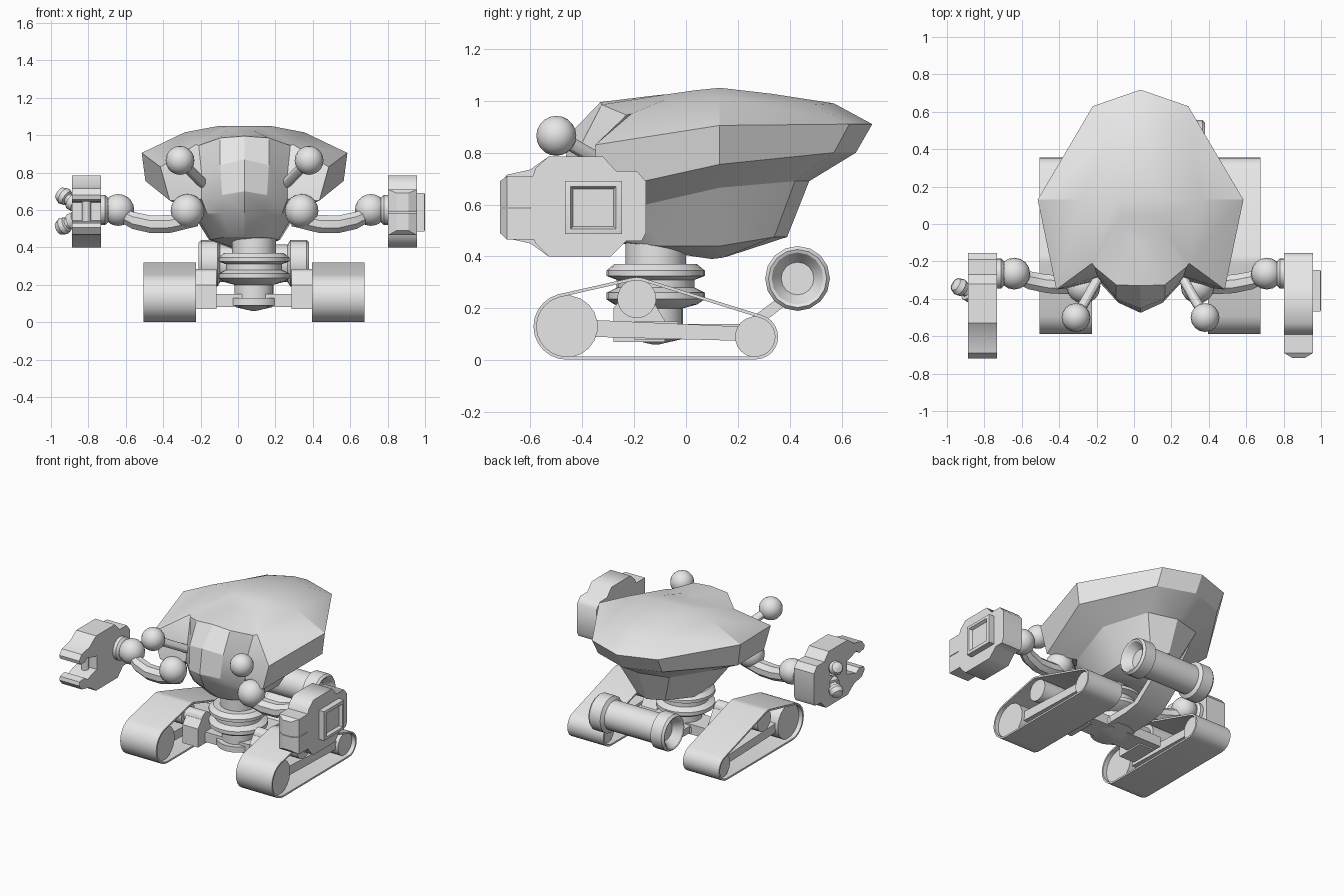
import bpy, bmesh, math
from mathutils import Vector

if "Cube" in bpy.data.objects:
    bpy.data.objects.remove(bpy.data.objects["Cube"])

grey = bpy.data.materials.new("plain_grey")
grey.diffuse_color = (0.8, 0.8, 0.8, 1)
grey.use_nodes = True
grey.node_tree.nodes["Principled BSDF"].inputs["Base Color"].default_value = grey.diffuse_color
BX, CX = 0.035, 0.085          # centre lines of the upper body and of the chassis


def finish(name, bm, angle=30):
    bmesh.ops.remove_doubles(bm, verts=bm.verts, dist=0.0005)
    bmesh.ops.recalc_face_normals(bm, faces=bm.faces)
    me = bpy.data.meshes.new(name)
    bm.to_mesh(me)
    bm.free()
    ob = bpy.data.objects.new(name, me)
    bpy.context.collection.objects.link(ob)
    me.materials.append(grey)
    bpy.ops.object.select_all(action='DESELECT')
    ob.select_set(True)
    bpy.context.view_layer.objects.active = ob
    bpy.ops.object.shade_smooth_by_angle(angle=math.radians(angle))
    return ob


def loft(name, rings, caps="flat", angle=30):
    bm = bmesh.new()
    rs = [[bm.verts.new(p) for p in r] for r in rings]
    n = len(rs[0])
    for a, b in zip(rs, rs[1:]):
        for i in range(n):
            bm.faces.new((a[i], a[(i + 1) % n], b[(i + 1) % n], b[i]))
    for r in (rs[0], rs[-1]):
        if caps == "flat":
            bm.faces.new(r)
        elif caps == "ladder":           # strips across a mirrored ring
            for i in range(n // 2):
                quad = (r[i], r[i + 1], r[(n - i - 1) % n], r[(n - i) % n])
                bm.faces.new(list(dict.fromkeys(quad)))
    return finish(name, bm, angle)


def lathe(name, start, end, profile, sides=16):
    """Spin (distance, radius) pairs round the line from start to end."""
    s = Vector(start)
    axis = (Vector(end) - s).normalized()
    u = axis.orthogonal().normalized()
    w = axis.cross(u)
    rings = [[s + axis * d + r * (u * math.cos(t) + w * math.sin(t))
              for t in (2 * math.pi * i / sides for i in range(sides))] for d, r in profile]
    return loft(name, rings)


def rod(name, a, b, r, sides=12):
    return lathe(name, a, b, [(0, r), ((Vector(b) - Vector(a)).length, r)], sides)


def ball(name, c, r):
    bm = bmesh.new()
    bmesh.ops.create_uvsphere(bm, u_segments=16, v_segments=10, radius=r)
    bmesh.ops.translate(bm, vec=c, verts=bm.verts)
    return finish(name, bm, 45)


def slab(name, outline, x0, x1, angle=30):
    return loft(name, [[(x, y, z) for y, z in outline] for x in (x0, x1)], angle=angle)


def box(name, x, y, z):
    return slab(name, [(y[0], z[0]), (y[1], z[0]), (y[1], z[1]), (y[0], z[1])], *x)


# Shell and belly: half outlines from front centre to back centre, top to bottom
crown = [(0, -.1, 1.023), (.05, -.08, 1.024), (.09, -.01, 1.034), (.11, .04, 1.041),
         (.135, .13, 1.05), (.08, .33, 1.027), (0, .38, 1.018)]
brow = [(0, -.33, .995), (.13, -.325, .985), (.245, -.23, .945), (.26, -.21, .95),
        (.32, .13, 1.015), (.15, .5, .985), (0, .57, .99)]
ridge = [(0, -.45, .87), (.13, -.4, .84), (.23, -.28, .8), (.45, -.35, .83),
         (.55, .13, .905), (.255, .63, .91), (0, .718, .91)]
rim = [(0, -.475, .7), (.12, -.42, .68), (.23, -.3, .66), (.40, -.345, .65),
       (.53, .13, .755), (.25, .57, .8), (0, .655, .8)]
belly = [(0, -.42, .58), (.12, -.37, .58), (.2, -.3, .58), (.27, -.2, .59),
         (.33, .13, .665), (.2, .42, .69), (0, .475, .69)]
keel = [(0, -.27, .455), (.08, -.25, .455), (.14, -.2, .45), (.18, -.1, .44),
        (.19, .13, .44), (.11, .34, .475), (0, .39, .475)]
bottom = [(0, -.1, .42), (.03, -.08, .415), (.05, -.03, .41), (.06, .03, .4),
          (.06, .1, .39), (.04, .14, .395), (0, .16, .40)]


def full(half):
    return ([(BX + x, y, z) for x, y, z in half]
            + [(BX - x, y, z) for x, y, z in half[-2:0:-1]])


loft("body_shell", [full(r) for r in (crown, brow, ridge, rim, belly, keel, bottom)],
     "ladder", 25)

# Waist column and chassis
lathe("waist_column", (CX, -.117, .06), (CX, -.117, 1),
      [(0, .01), (.03, .14), (.07, .14), (.07, .105), (.14, .105), (.155, .16), (.175, .19),
       (.2, .19), (.22, .15), (.25, .15), (.265, .19), (.285, .19), (.31, .16),
       (.31, .117), (.4, .117)], 24)
box("cross_beam", (CX - .33, CX + .33), (-.2, -.03), (.08, .15))
slab("tail_beam", [(-.2, .09), (.14, .095), (.26, .115), (.42, .24), (.40, .29),
                   (.335, .225), (.22, .14), (-.2, .14)], CX - .1, CX + .1)

# Rear canister with flared ends and hollow mouths
half = [(.06, .063), (.005, .1), (0, .112), (.015, .125), (.1, .125), (.115, .1)]
lathe("rear_canister", (CX - .295, .43, .315), (1, .43, .315),
      half + [(.59 - d, r) for d, r in half[::-1]], 16)

# Tracks: thin belt wrapped round three wheels
WHEELS = [(-.46, .13, .12), (-.19, .237, .075), (.268, .09, .079)]


def hull(extra):
    pts = []
    for y, z, r in WHEELS:
        for i in range(24):
            t = 2 * math.pi * i / 24
            pts.append((y + (r + extra) * math.cos(t), z + (r + extra) * math.sin(t)))
    pts = sorted(pts)
    out = []
    for seq in (pts, pts[::-1]):
        h = []
        for p in seq:
            while len(h) > 1 and ((h[-1][0] - h[-2][0]) * (p[1] - h[-2][1])
                                  - (h[-1][1] - h[-2][1]) * (p[0] - h[-2][0])) <= 1e-7:
                h.pop()
            h.append(p)
        out += h[:-1]
    return out


def track(side):
    tag = "right" if side > 0 else "left"
    xi, xo = CX + side * .31, CX + side * .59
    outer = hull(.008)
    inner = []
    for i, p in enumerate(outer):       # offset inwards along the corner normal
        a, b = Vector(outer[i - 1]), Vector(outer[(i + 1) % len(outer)])
        d = (b - a).normalized()
        inner.append((p[0] - d.y * .012, p[1] + d.x * .012))
    rings = [[(x, *p) for p in o] for x, o in
             ((xi, outer), (xo, outer), (xo, inner), (xi, inner), (xi, outer))]
    loft(tag + "_belt", rings, caps=None)
    for n, (y, z, r) in zip(("front", "upper", "rear"), WHEELS):
        lathe(f"{tag}_{n}_wheel", (xi, y, z), (xo, y, z), [(.03, r), (.25, r)], 20)
    slab(tag + "_track_bar", [(-.36, .09), (.2, .075), (.2, .13), (-.36, .155)],
         CX + side * .36, CX + side * .54)
    slab(tag + "_track_bracket", [(-.28, .07), (-.08, .07), (-.08, .15), (-.14, .25), (-.24, .25),
                                  (-.28, .2)], CX + side * .2, CX + side * .32)
    rod(tag + "_bracket_axle", (CX + side * .2, -.19, .237), (xi + side * .05, -.19, .237), .05)


# Arms, eyes and claws
def arm(side):
    tag = "right" if side > 0 else "left"

    def P(x, y, z):
        return Vector((BX + side * x, y, z))
    ball(tag + "_eye", P(.345, -.5, .865), .077)
    rod(tag + "_eye_stalk", P(.345, -.5, .865), P(.22, -.28, .74), .027)
    ball(tag + "_shoulder", P(.305, -.335, .595), .09)
    ball(tag + "_elbow", P(.675, -.265, .6), .085)
    # Crescent forearm swept through five sections
    path = [(.25, -.325, .555, .045), (.4, -.325, .525, .052), (.5, -.32, .523, .051),
            (.6, -.3, .545, .05), (.67, -.27, .58, .045)]
    loft(tag + "_forearm", [[P(x, y + r * 1.05 * math.cos(t), z + r * math.sin(t))
                             for t in (math.pi * i / 4 + math.pi / 8 for i in range(8))]
                            for x, y, z, r in path])
    lathe(tag + "_wrist", P(.67, -.265, .6), P(.78, -.265, .6),
          [(0, .065), (.06, .065), (.075, .08), (.11, .08)], 16)
    a, b = P(.768, 0, 0).x, P(.922, 0, 0).x
    back = [(-.29, .4), (-.23, .46), (-.17, .46), (-.155, .49), (-.155, .69), (-.19, .73),
            (-.27, .73), (-.32, .785)]
    if side > 0:                         # closed claw with a framed plate
        slab("right_claw", back + [(-.53, .785), (-.58, .74), (-.6, .68), (-.6, .5),
                                   (-.58, .45), (-.53, .4)], a, b, 50)
        for n, z0, z1, zt in (("upper", .588, .71, .69), ("lower", .584, .465, .49)):
            rings = [[(x, y, z) for x, z in ((a + k, z0), (b - k, z0), (b - k, zz), (a + k, zz))]
                     for y, k, zz in ((-.58, 0, z1), (-.69, 0, z1), (-.717, .045, zt))]
            loft(f"right_{n}_jaw", rings)
        frames = [(.9, .11), (.962, .11), (.965, .1), (.965, .088), (.945, .078)]
        loft("right_panel", [[P(x, -.357 + i * h, .588 + j * h * .93) for i, j in
                              ((-1, -1), (1, -1), (1, 1), (-1, 1))] for x, h in frames])
    else:                                # open toothed claw with two small nozzles
        upper = [(-.53, .785), (-.6, .735), (-.69, .715), (-.718, .68), (-.712, .655),
                 (-.66, .645), (-.625, .67), (-.57, .65), (-.52, .64)]
        slab("left_claw", back + upper + [(y, 1.185 - z) for y, z in upper[::-1]], a, b)
        rod("left_claw_pin", P(.845, -.54, .52), P(.845, -.54, .665), .025)
        for n, dz in (("upper", 1), ("lower", -1)):
            s = P(.9, -.38, .59 + dz * .04)
            e = P(1.0, -.315, .597 + dz * .1)
            lathe(f"left_{n}_nozzle", s, e, [(0, .045), (.035, .047), (.04, .03), (.06, .03),
                                             (.065, .042), (.09, .048), (.12, .036),
                                             (.13, .01)], 12)


for s in (-1, 1):
    track(s)
    arm(s)
